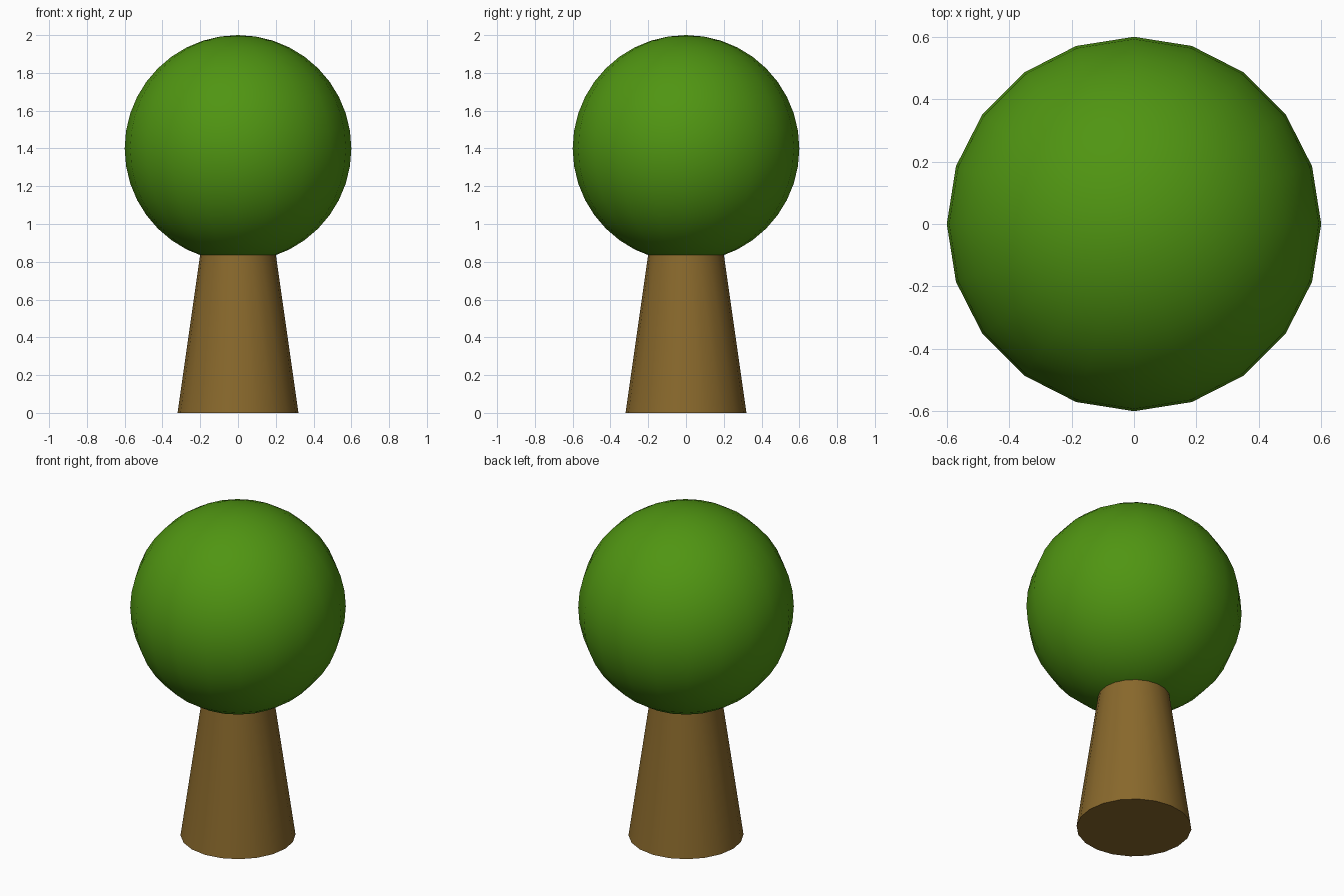
import bpy
import math

if "Cube" in bpy.data.objects:
    bpy.data.objects.remove(bpy.data.objects["Cube"])


def finish(name, color):
    """Name the active part, colour it and smooth it with sharp rims."""
    obj = bpy.context.object
    obj.name = name
    mat = bpy.data.materials.new(name + "_color")
    mat.diffuse_color = (*color, 1.0)
    mat.use_nodes = True
    mat.node_tree.nodes["Principled BSDF"].inputs["Base Color"].default_value = mat.diffuse_color
    obj.data.materials.append(mat)
    bpy.ops.object.shade_smooth_by_angle(angle=math.radians(40))
    return obj


SIDES = 20
TRUNK_HEIGHT = 0.84

# Tapered trunk, its top just inside the crown
bpy.ops.mesh.primitive_cone_add(vertices=SIDES, radius1=0.32, radius2=0.2,
                                depth=TRUNK_HEIGHT,
                                location=(0, 0, TRUNK_HEIGHT / 2))
finish("trunk", (0.25, 0.14, 0.025))

# Round leafy crown
bpy.ops.mesh.primitive_uv_sphere_add(segments=SIDES, ring_count=20,
                                     radius=0.6, location=(0, 0, 1.4))
finish("crown", (0.08, 0.3, 0.006))
